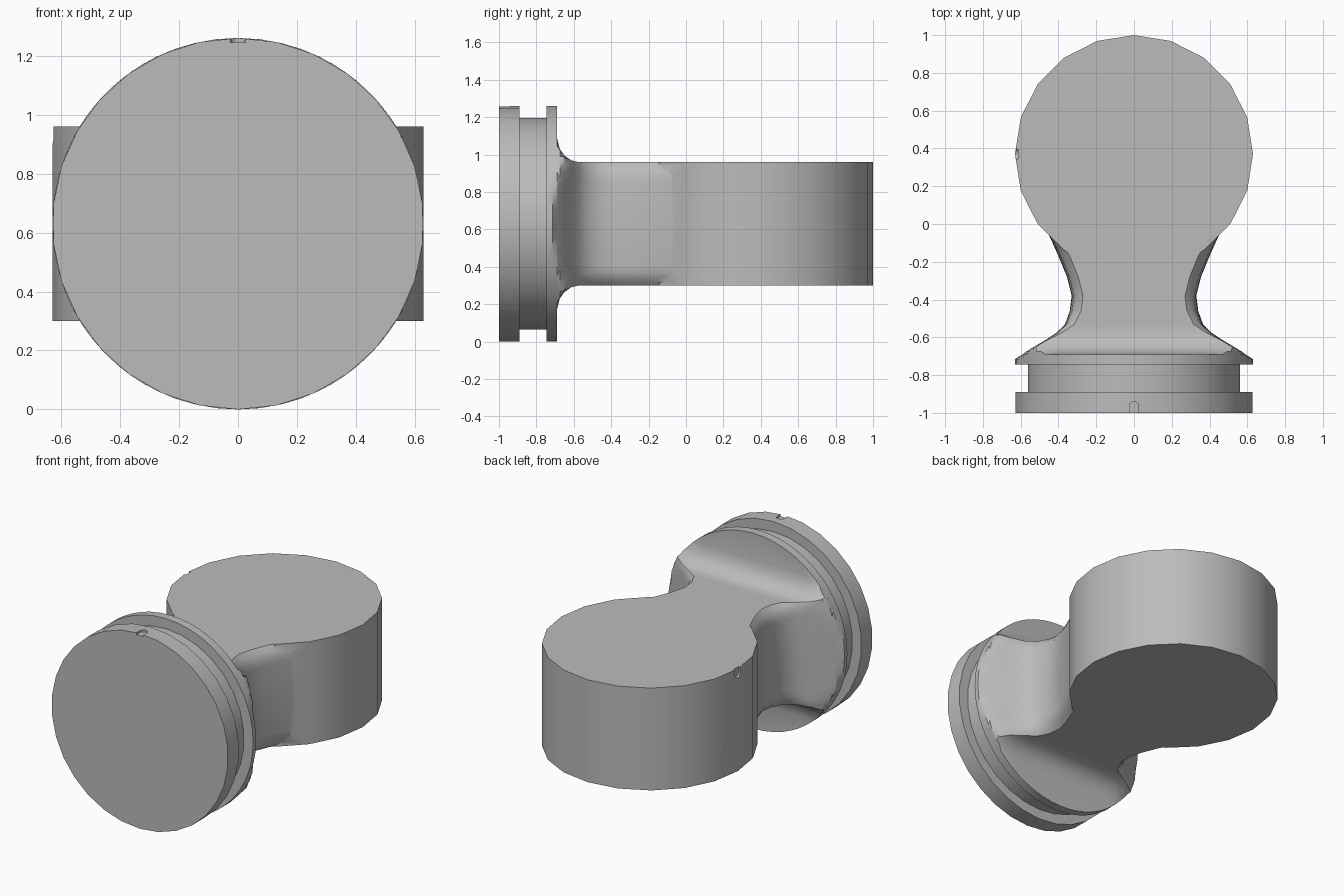
import bpy, bmesh, math
from mathutils import Matrix, Vector

cube = bpy.data.objects.get("Cube")
if cube:
    bpy.data.objects.remove(cube, do_unlink=True)

R = 0.63          # outer radius of both discs, also the centre height
HALF = 0.33       # half thickness of the lug
LUG_Y = 0.37      # lug centre

grey = bpy.data.materials.new("plain grey")
grey.use_nodes = True
colour = (0.5, 0.5, 0.5, 1)
grey.diffuse_color = colour
grey.node_tree.nodes["Principled BSDF"].inputs["Base Color"].default_value = colour


def loft(name, rings):
    """Skin a list of closed rings and cap both ends."""
    bm = bmesh.new()
    loops = [[bm.verts.new(p) for p in ring] for ring in rings]
    n = len(loops[0])
    for a, b in zip(loops, loops[1:]):
        for i in range(n):
            j = (i + 1) % n
            bm.faces.new((a[i], a[j], b[j], b[i]))
    bm.faces.new(loops[0])
    bm.faces.new(loops[-1])
    bmesh.ops.remove_doubles(bm, verts=bm.verts, dist=0.0005)
    bmesh.ops.recalc_face_normals(bm, faces=bm.faces)
    mesh = bpy.data.meshes.new(name)
    bm.to_mesh(mesh)
    bm.free()
    mesh.materials.append(grey)
    obj = bpy.data.objects.new(name, mesh)
    bpy.context.collection.objects.link(obj)
    return obj


def circle(r, n):
    turn = 2 * math.pi / n
    return [(r * math.sin(i * turn), r * math.cos(i * turn)) for i in range(n)]


def section(w, h, c, steps=8):
    """Rectangle with stepped corner chamfers, trimmed to the disc outline."""
    quarter = [(w - 0.25 * c * (i / steps) ** 2, (h - c / 2) * i / steps)
               for i in range(steps)]
    quarter += [(w - c / 2, h - c / 2), (w - c, h)]
    quarter += [((w - c) * (1 - i / steps), h) for i in range(1, steps)]
    ring = []
    for k in range(4):
        for x, z in (quarter if k % 2 == 0 else
                     [(-x, z) for x, z in [(0, h)] + quarter[:0:-1]]):
            if k >= 2:
                x, z = -x, -z
            fit = min(1, R / math.hypot(x, z))
            ring.append((x * fit, z * fit))
    return ring


def apply_boolean(target, other, operation):
    mod = target.modifiers.new(operation.lower(), "BOOLEAN")
    mod.object, mod.operation, mod.solver = other, operation, "EXACT"
    other.hide_render = True
    bpy.context.view_layer.objects.active = target
    bpy.ops.object.modifier_apply(modifier=mod.name)
    bpy.data.objects.remove(other, do_unlink=True)


def slot_cutter(matrix):
    """Round-ended key slot, running along local y from an edge at y = 0."""
    arc = [(0.025 * math.cos(a), 0.035 + 0.025 * math.sin(a))
           for a in [math.pi * i / 8 for i in range(9)]]
    outline = [(-0.025, -0.03), (0.025, -0.03)] + arc
    return loft("slot_cutter", [[matrix @ Vector((x, y, z)) for x, y in outline]
                                for z in (-0.015, 0.05)])


# Grooved face disc
disc_profile = [(-1, R), (-0.89, R), (-0.89, 0.565), (-0.745, 0.565)]
face_disc = loft("face_disc", [[(x, y, z + R) for x, z in circle(r, 30)]
                               for y, r in disc_profile])

# Flange flaring into the waisted neck: y, half width, half height, chamfer
stations = [(-0.745, R, R, 0), (-0.715, R, R, 0), (-0.69, 0.59, R, 0),
            (-0.69, 0.59, 0.46, 0), (-0.675, 0.57, 0.40, 0),
            (-0.65, 0.53, 0.365, 0), (-0.615, 0.47, 0.34, 0.01),
            (-0.575, 0.41, HALF, 0.03), (-0.53, 0.365, HALF, 0.05),
            (-0.46, 0.34, HALF, 0.06), (-0.38, 0.33, HALF, 0.06),
            (-0.28, 0.355, HALF, 0.06), (-0.17, 0.40, HALF, 0.06),
            (-0.08, 0.44, HALF, 0.05), (0.0, 0.48, HALF, 0.03)]
neck = loft("neck", [[(x, y, z + R) for x, z in section(w, h, c)]
                     for y, w, h, c in stations])

# Round lug, joined flush with the neck
lug = loft("round_lug", [[(x, y + LUG_Y, z) for x, y in circle(R, 20)]
                         for z in (R - HALF, R + HALF)])
apply_boolean(neck, lug, "UNION")
neck.name = "neck_and_round_lug"

# Key slots in the disc rim and the lug side
apply_boolean(face_disc, slot_cutter(Matrix.Translation((0, -1, 2 * R))), "DIFFERENCE")
lug_frame = Matrix(((0, 0, -1, -R), (1, 0, 0, LUG_Y), (0, -1, 0, R + HALF), (0, 0, 0, 1)))
apply_boolean(neck, slot_cutter(lug_frame), "DIFFERENCE")

# Smooth walls with crisp rims
for obj in (face_disc, neck):
    bpy.ops.object.select_all(action="DESELECT")
    obj.select_set(True)
    bpy.context.view_layer.objects.active = obj
    bpy.ops.object.shade_smooth_by_angle(angle=math.radians(30))
